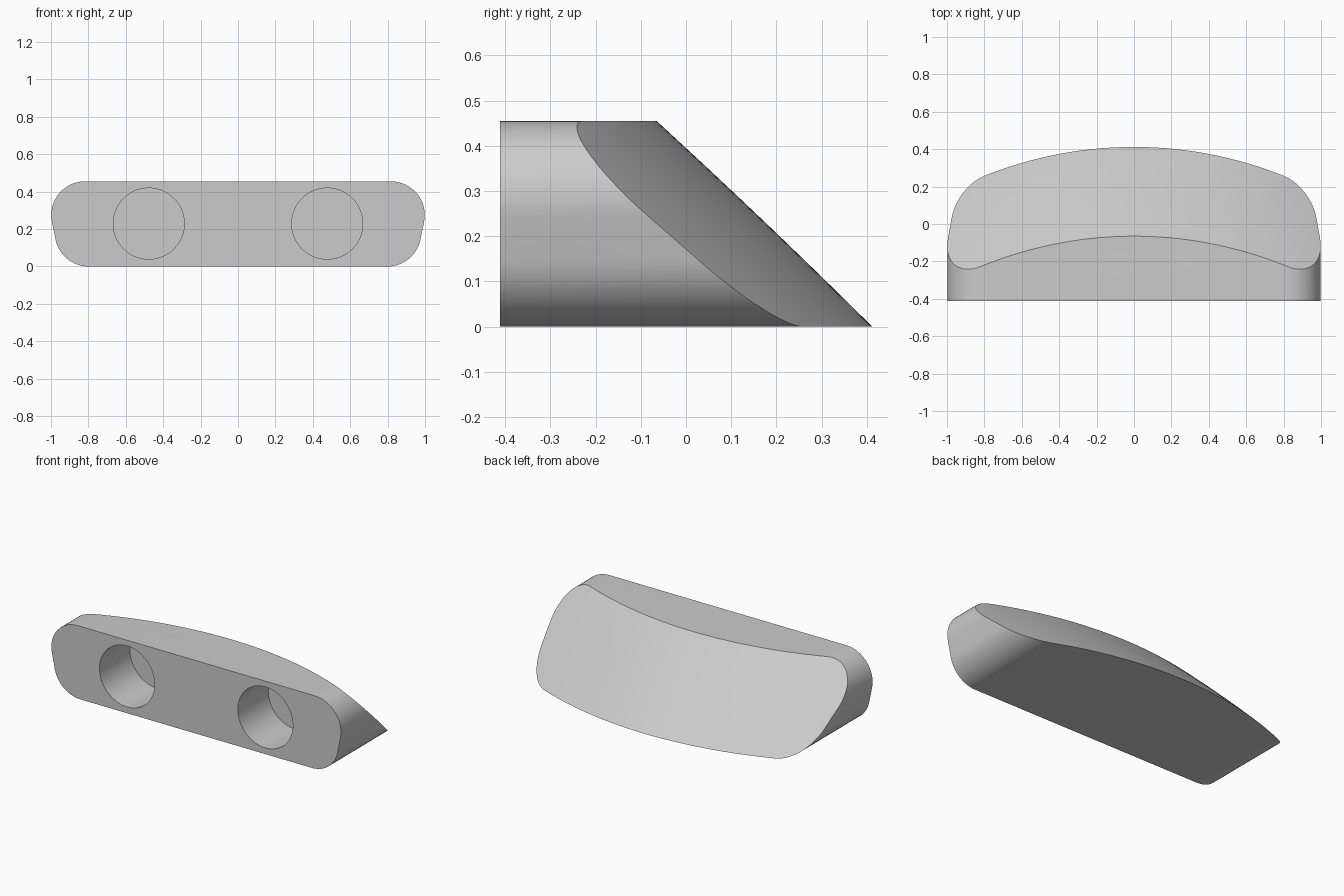
import bpy, bmesh, math
from mathutils import Vector

if "Cube" in bpy.data.objects:
    bpy.data.objects.remove(bpy.data.objects["Cube"])

H, FRONT, R = 0.455, -0.412, 2.15
HOLE_X, HOLE_Z, HOLE_R, HOLE_DEPTH = 0.477, 0.229, 0.19, 0.30

grey = bpy.data.materials.new("light grey")
grey.diffuse_color = (0.6, 0.6, 0.6, 1)
grey.use_nodes = True
grey.node_tree.nodes["Principled BSDF"].inputs["Base Color"].default_value = grey.diffuse_color


def make(name, bm):
    bmesh.ops.recalc_face_normals(bm, faces=bm.faces)
    me = bpy.data.meshes.new(name)
    bm.to_mesh(me)
    bm.free()
    me.materials.append(grey)
    ob = bpy.data.objects.new(name, me)
    bpy.context.collection.objects.link(ob)
    return ob


def fillet(prev, corner, nxt, r, n=16):
    """Points of a round corner between two straight edges."""
    p, c, q = Vector(prev), Vector(corner), Vector(nxt)
    a, b = (p - c).normalized(), (q - c).normalized()
    half = a.angle(b) / 2
    centre = c + (a + b).normalized() * r / math.sin(half)
    s = c + a * r / math.tan(half) - centre
    e = c + b * r / math.tan(half) - centre
    sweep = s.angle(e)
    return [centre + (s * math.sin((1 - i / n) * sweep) + e * math.sin(i / n * sweep)) / math.sin(sweep)
            for i in range(n + 1)]


def back_y(x, z):
    """Sloping rear surface, arched across the width and slightly bulged."""
    t = z / H
    return 0.412 - 0.477 * t + 0.02 * t * (1 - t) - (R - math.sqrt(R * R - x * x))


# Body: rounded, tapering profile pushed straight back
corners = [(-0.946, 0), (0.946, 0), (1.039, H), (-1.039, H)]
profile = []
for i in range(4):
    profile += fillet(corners[i - 1], corners[i], corners[(i + 1) % 4], 0.18)
bm = bmesh.new()
face = bm.faces.new([bm.verts.new((p.x, FRONT, p.y)) for p in profile])
ext = bmesh.ops.extrude_face_region(bm, geom=[face])
bmesh.ops.translate(bm, vec=(0, 1.2, 0), verts=[v for v in ext["geom"] if isinstance(v, bmesh.types.BMVert)])
body = make("wedge_body", bm)

# Cutter for the sloping rear
bm = bmesh.new()
NX, NZ = 48, 8
rows = []
for j in range(NZ + 1):
    z = -0.05 + (H + 0.1) * j / NZ
    xs = [-1.1 + 2.2 * i / NX for i in range(NX + 1)]
    rows.append([bm.verts.new((x, back_y(x, z), z)) for x in xs])
for j in range(NZ):
    for i in range(NX):
        bm.faces.new((rows[j][i], rows[j][i + 1], rows[j + 1][i + 1], rows[j + 1][i]))
ext = bmesh.ops.extrude_face_region(bm, geom=bm.faces[:])
for v in ext["geom"]:
    if isinstance(v, bmesh.types.BMVert):
        v.co.y = 1.5
cutters = [make("rear_cutter", bm)]

# Cutters for the two blind peg holes
for side, label in ((-1, "left"), (1, "right")):
    bm = bmesh.new()
    ring = [bm.verts.new((side * HOLE_X + HOLE_R * math.cos(k * math.tau / 64), FRONT - 0.1,
                          HOLE_Z + HOLE_R * math.sin(k * math.tau / 64))) for k in range(64)]
    ext = bmesh.ops.extrude_face_region(bm, geom=[bm.faces.new(ring)])
    bmesh.ops.translate(bm, vec=(0, HOLE_DEPTH + 0.1, 0),
                        verts=[v for v in ext["geom"] if isinstance(v, bmesh.types.BMVert)])
    cutters.append(make(label + "_hole_cutter", bm))

# Cut, bake the result and remove the cutters
for c in cutters:
    mod = body.modifiers.new(c.name, "BOOLEAN")
    mod.operation, mod.solver, mod.object = "DIFFERENCE", "EXACT", c
bpy.context.view_layer.objects.active = body
body.select_set(True)
for c in cutters:
    bpy.ops.object.modifier_apply(modifier=c.name)
    bpy.data.objects.remove(c)
bpy.ops.object.shade_smooth_by_angle(angle=math.radians(25))
